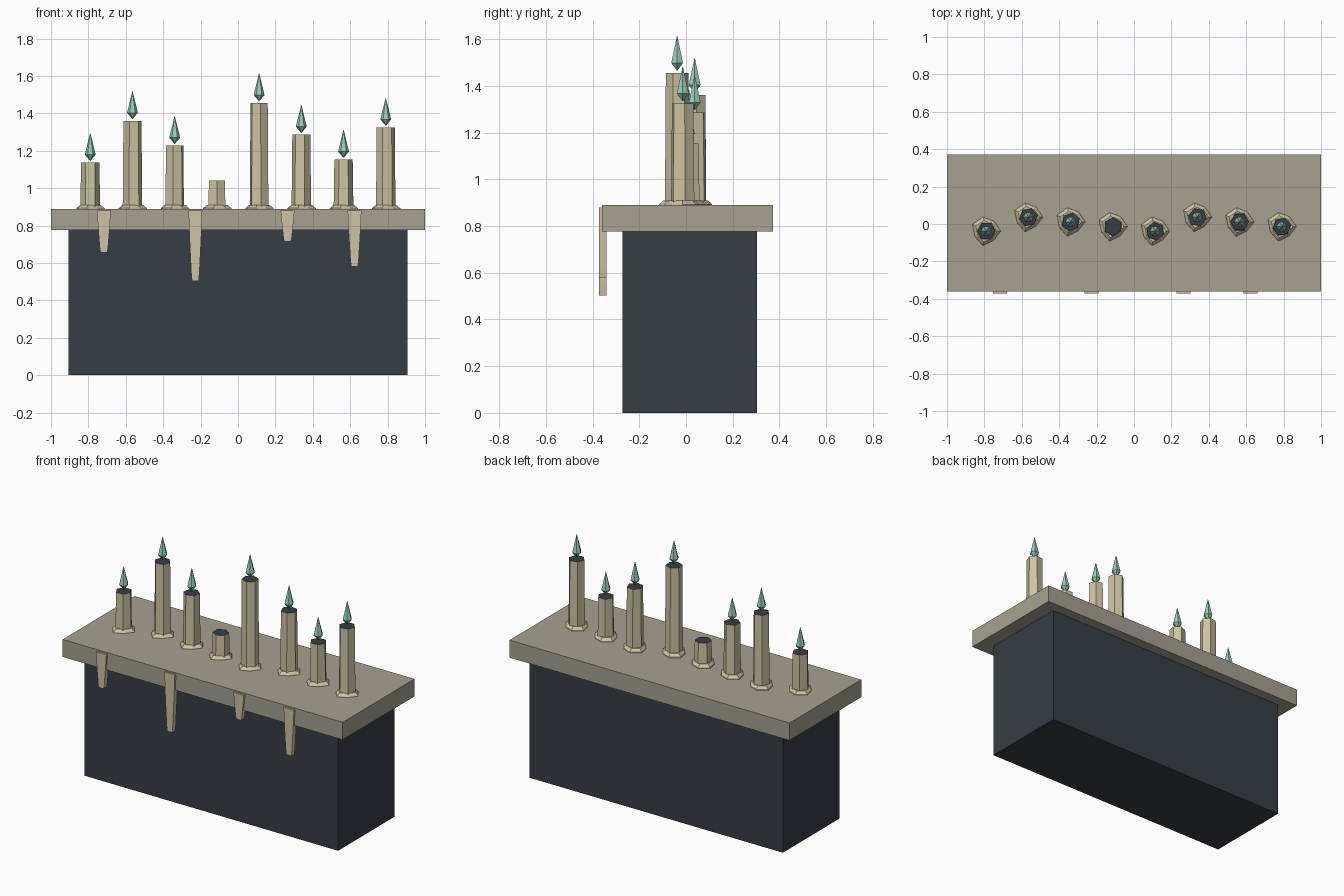
import bpy, bmesh, math

if "Cube" in bpy.data.objects:
    bpy.data.objects.remove(bpy.data.objects["Cube"])


def mat(name, rgb):
    m = bpy.data.materials.new(name)
    lin = [((c / 255 + 0.055) / 1.055) ** 2.4 for c in rgb]
    m.diffuse_color = (*lin, 1)
    m.use_nodes = True
    m.node_tree.nodes["Principled BSDF"].inputs["Base Color"].default_value = m.diffuse_color
    return m


STONE = mat("slab stone", (166, 161, 144))
DARK = mat("dark charcoal", (55, 61, 69))
WAX = mat("candle wax", (205, 196, 163))
FLAME = mat("teal flame", (152, 206, 188))


def finish(name, bm, *mats):
    bmesh.ops.recalc_face_normals(bm, faces=bm.faces)
    me = bpy.data.meshes.new(name)
    bm.to_mesh(me)
    bm.free()
    for m in mats:
        me.materials.append(m)
    ob = bpy.data.objects.new(name, me)
    bpy.context.collection.objects.link(ob)
    return ob


def box(name, lo, hi, m):
    bm = bmesh.new()
    bmesh.ops.create_cube(bm, size=1)
    for v in bm.verts:
        v.co = [(a + b) / 2 + c * (b - a) for a, b, c in zip(lo, hi, v.co)]
    finish(name, bm, m)


def loft(name, x, y, rings, *mats):
    """Stack of rings: (z, [(angle, radius), ...]), capped at both ends."""
    bm = bmesh.new()
    loops = [[bm.verts.new((x + r * math.cos(a), y + r * math.sin(a), z)) for a, r in pts]
             for z, pts in rings]
    n = len(loops[0])
    for a, b in zip(loops, loops[1:]):
        for i in range(n):
            j = (i + 1) % n
            bm.faces.new((a[i], a[j], b[j], b[i]))
    bm.faces.new(loops[0])
    top = bm.faces.new(loops[-1])
    if len(mats) > 1:
        top.material_index = 1  # dark candle top
    return finish(name, bm, *mats)


def hexa(r, rot=0.0):
    return [(rot + i * math.pi / 3, r) for i in range(6)]


# Altar block and slab
box("altar_block", (-0.905, -0.271, 0), (0.905, 0.304, 0.776), DARK)
box("altar_slab", (-1, -0.36, 0.776), (1, 0.372, 0.889), STONE)

# Candles with wax pools and flames; the fourth is burnt out
tops = [1.136, 1.36, 1.227, 1.04, 1.455, 1.286, 1.153, 1.324]
row_y = [-0.038, 0.037, 0.012, -0.014]
pool = [0.079, 0.068, 0.078, 0.083, 0.068, 0.081, 0.064]
for i, top in enumerate(tops):
    x, y = -0.79 + i * 1.58 / 7, row_y[i % 4]
    rot = math.radians(10 * i)
    loft(f"wax_pool_{i + 1}", x, y,
         [(z, [(k * math.tau / 7, r * s) for k, r in enumerate(pool)])
          for z, s in ((0.885, 1), (0.893, 0.98), (0.909, 0.74))], WAX)
    loft(f"candle_{i + 1}", x, y,
         [(0.885, hexa(0.053, rot)), (top, hexa(0.049, rot))], WAX, DARK)
    if i != 3:
        loft(f"flame_{i + 1}", x, y,
             [(top + 0.01, hexa(0.001)), (top + 0.043, hexa(0.029)),
              (top + 0.158, hexa(0.001))], FLAME)

# Wax drips hanging over the front edge of the slab
for i, (x, low) in enumerate([(-0.717, 0.655), (-0.228, 0.503), (0.265, 0.714), (0.623, 0.58)]):
    h = 0.88 - low
    prof = [(0.037, 0), (0.031, 0.4), (0.022, 0.88), (0.018, 1)]
    outline = [(w, t) for w, t in prof] + [(-w, t) for w, t in reversed(prof)]
    bm = bmesh.new()
    f = bm.faces.new([bm.verts.new((x + w, -0.372, 0.88 - t * h)) for w, t in outline])
    ext = bmesh.ops.extrude_face_region(bm, geom=[f])["geom"]
    for v in ext:
        if isinstance(v, bmesh.types.BMVert):
            v.co.y = -0.34
    finish(f"wax_drip_{i + 1}", bm, WAX)
